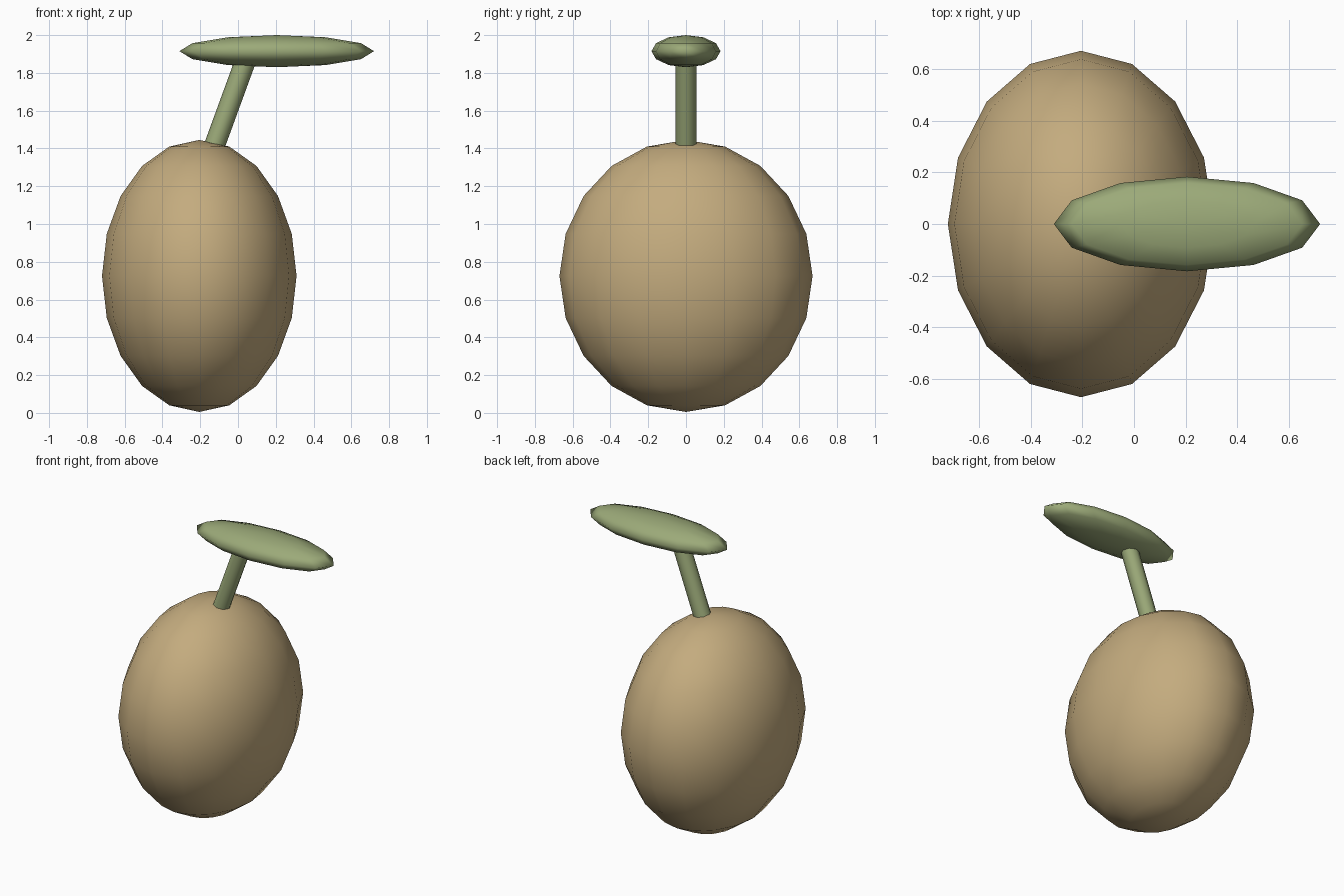
import bpy
from mathutils import Vector

cube = bpy.data.objects.get("Cube")
if cube:
    bpy.data.objects.remove(cube, do_unlink=True)


def material(name, colour):
    mat = bpy.data.materials.new(name)
    mat.use_nodes = True
    mat.diffuse_color = (*colour, 1)
    mat.node_tree.nodes["Principled BSDF"].inputs["Base Color"].default_value = (*colour, 1)
    return mat


def finish(name, mat):
    obj = bpy.context.object
    obj.name = name
    obj.data.materials.append(mat)
    return obj


def ellipsoid(name, centre, radii, segments, rings, mat):
    bpy.ops.mesh.primitive_uv_sphere_add(segments=segments, ring_count=rings, radius=1, location=centre)
    bpy.context.object.scale = radii
    bpy.ops.object.transform_apply(location=False, rotation=False, scale=True)
    bpy.ops.object.shade_smooth()
    return finish(name, mat)


def rod(name, start, end, radius, sides, mat):
    start, end = Vector(start), Vector(end)
    axis = end - start
    bpy.ops.mesh.primitive_cylinder_add(vertices=sides, radius=radius, depth=axis.length,
                                        location=(start + end) / 2,
                                        rotation=axis.to_track_quat('Z', 'Y').to_euler())
    bpy.ops.object.shade_smooth_by_angle(angle=1.0)
    return finish(name, mat)


tan = material("tan skin", (0.55, 0.41, 0.21))
green = material("leaf green", (0.33, 0.40, 0.19))

# Fruit body, slanted stem and flat leaf
ellipsoid("fruit", (-0.205, 0, 0.725), (0.515, 0.67, 0.72), 16, 10, tan)
rod("stem", (-0.15, 0, 1.345), (0.06, 0, 1.92), 0.055, 8, green)
ellipsoid("leaf", (0.205, 0, 1.915), (0.515, 0.183, 0.085), 12, 6, green)
